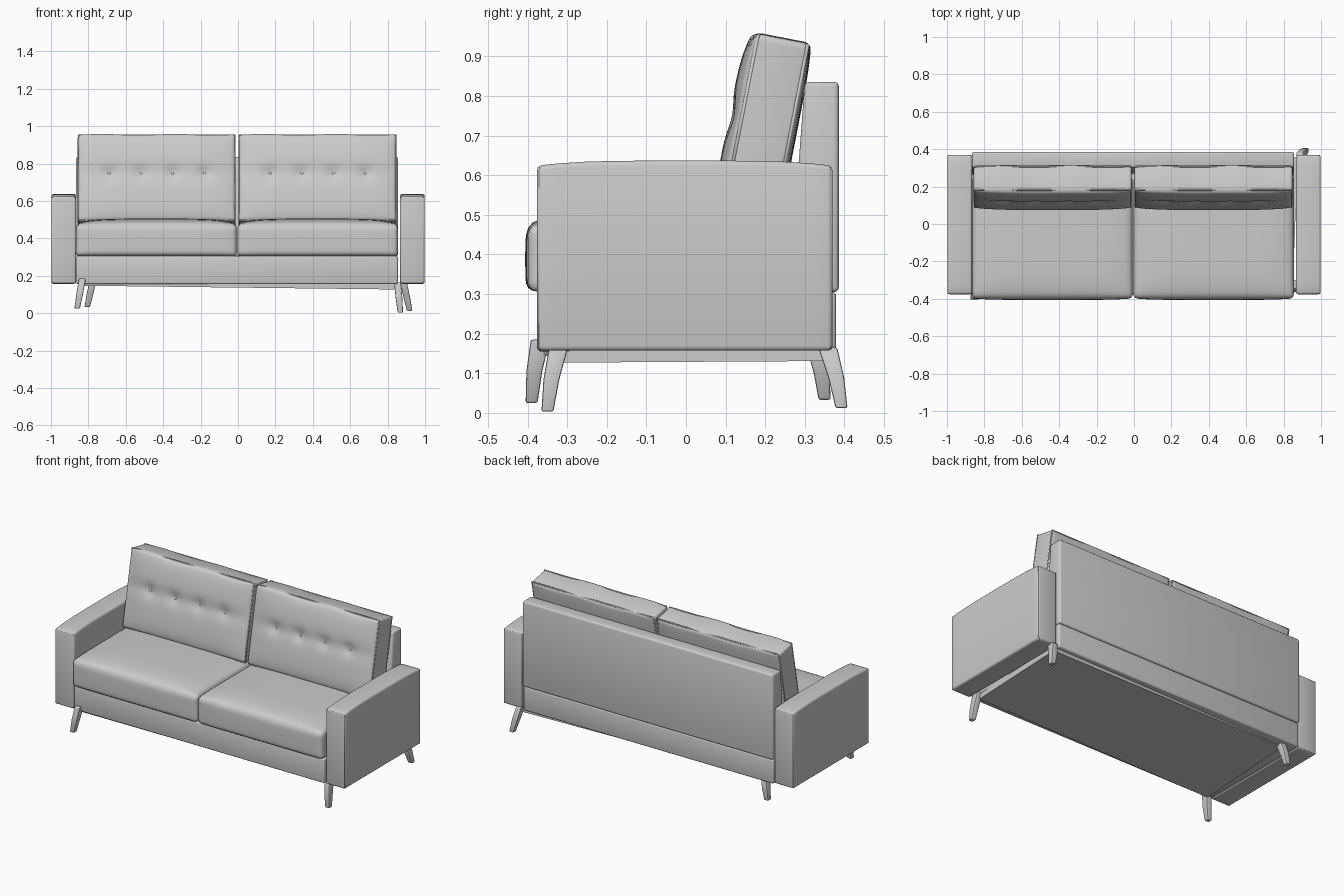
import bpy, bmesh, math
from mathutils import Vector, Matrix

if "Cube" in bpy.data.objects:
    bpy.data.objects.remove(bpy.data.objects["Cube"])

GREY = (0.6, 0.6, 0.6, 1)
fabric = bpy.data.materials.new("grey fabric")
fabric.use_nodes = True
fabric.diffuse_color = GREY
fabric.node_tree.nodes["Principled BSDF"].inputs["Base Color"].default_value = GREY

MID = -0.005     # centre line of the body
TILT = Matrix.Rotation(math.radians(-11), 4, 'X')


def finish(bm, name, matrix=Matrix()):
    bmesh.ops.recalc_face_normals(bm, faces=bm.faces)
    me = bpy.data.meshes.new(name)
    bm.to_mesh(me)
    bm.free()
    me.materials.append(fabric)
    me.shade_smooth()
    me.set_sharp_from_angle(angle=math.radians(40))
    ob = bpy.data.objects.new(name, me)
    ob.matrix_world = matrix
    bpy.context.collection.objects.link(ob)
    return ob


def soft_box(name, lo, hi, r=0.01, cuts=(0, 0, 0), shape=None, matrix=Matrix()):
    """Rounded box; shape(point, u) moves points, u being -1..1 on each axis."""
    lo, hi = Vector(lo), Vector(hi)
    mid, half = (lo + hi) / 2, (hi - lo) / 2
    bm = bmesh.new()
    bmesh.ops.create_cube(bm, size=2)
    for v in bm.verts:
        v.co = mid + v.co * half
    bmesh.ops.bevel(bm, geom=bm.edges[:], offset=r, segments=3, profile=0.5,
                    affect='EDGES', clamp_overlap=True)
    for axis, n in enumerate(cuts):
        normal = Vector([float(axis == i) for i in range(3)])
        for k in range(1, n + 1):
            p = mid.copy()
            p[axis] = lo[axis] + r + (2 * half[axis] - 2 * r) * (k - 0.5) / n
            bmesh.ops.bisect_plane(bm, geom=bm.verts[:] + bm.edges[:] + bm.faces[:],
                                   plane_co=p, plane_no=normal)
    if shape:
        for v in bm.verts:
            d = v.co - mid
            u = Vector([max(-1, min(1, d[i] / half[i])) for i in range(3)])
            v.co = shape(v.co.copy(), u)
    return finish(bm, name, matrix)


def dome(a, b):
    return math.sqrt(max(0, (1 - a ** 4) * (1 - b ** 4)))


def loft(name, sections):
    """Four-sided solid through rectangles given as (centre, width, depth)."""
    bm = bmesh.new()
    rings = []
    for c, w, d in sections:
        rings.append([bm.verts.new((c[0] + sx * w / 2, c[1] + sy * d / 2, c[2]))
                      for sx, sy in ((-1, -1), (1, -1), (1, 1), (-1, 1))])
    for a, b in zip(rings, rings[1:]):
        for i in range(4):
            bm.faces.new((a[i], a[(i + 1) % 4], b[(i + 1) % 4], b[i]))
    bm.faces.new(rings[0])
    bm.faces.new(rings[-1])
    bmesh.ops.bevel(bm, geom=bm.edges[:], offset=0.005, segments=2, profile=0.5,
                    affect='EDGES')
    return finish(bm, name)


def piping(name, points, matrix, radius=0.005):
    cu = bpy.data.curves.new(name, 'CURVE')
    cu.dimensions = '3D'
    cu.bevel_depth = radius
    cu.bevel_resolution = 2
    sp = cu.splines.new('POLY')
    sp.points.add(len(points) - 1)
    for p, co in zip(sp.points, points):
        p.co = (*co, 1)
    sp.use_cyclic_u = True
    cu.materials.append(fabric)
    ob = bpy.data.objects.new(name, cu)
    ob.matrix_world = matrix
    bpy.context.collection.objects.link(ob)


# Base rail
soft_box("base", (MID - 0.86, -0.376, 0.155), (MID + 0.86, 0.379, 0.306), 0.01)


# Backrest, thinner towards the top
def taper(p, u):
    if u.y < 0:
        p.y += 0.02 * (u.z - 1)
    return p


soft_box("backrest", (MID - 0.861, 0.3, 0.305), (MID + 0.861, 0.386, 0.836), 0.012,
         shape=taper)


# Arms with a slightly crowned top
def crown_arm(p, u):
    if u.z > 0.5:
        p.z += 0.013 * (1 - u.y ** 4)
    return p


for side, label in ((-1, "right"), (1, "left")):
    inner, outer = side * 0.866, side * 0.998
    x0, x1 = min(inner, outer), max(inner, outer)
    soft_box(label + "_arm", (x0, -0.376, 0.157), (x1, 0.37, 0.624), 0.012,
             (0, 10, 0), crown_arm)
    # Piping round the front and back of the arm
    for end, y in (("front", -0.371), ("back", 0.365)):
        corners = [(x0 + 0.006, y, 0.163), (x1 - 0.006, y, 0.163),
                   (x1 - 0.006, y, 0.618), (x0 + 0.006, y, 0.618)]
        piping(f"{label}_arm_{end}_piping", corners, Matrix(), 0.004)


# Seat cushions: crowned top, softly bulging front
def puff_seat(p, u):
    if u.z > 0.6:
        p.z += 0.036 * dome(u.x, u.y)
    if u.y < -0.9:
        p.y -= 0.012 * dome(u.x, u.z)
    return p


# Back cushions: bulging front pulled in at a row of buttons
W, T, H = 0.422, 0.0675, 0.237
BUTTONS = [-0.255, -0.085, 0.085, 0.255]
BUTTON_Z = 0.022


def front_offset(x, z):
    pull = sum(math.exp(-((x - b) ** 2 + (z - BUTTON_Z) ** 2) / 0.0011) for b in BUTTONS)
    crease = math.exp(-((z - BUTTON_Z) / 0.045) ** 2) * dome(x / W, 0)
    return 0.03 * dome(x / W, z / H) - 0.014 * min(pull, 1) - 0.008 * crease


def puff_back(p, u):
    if u.y < -0.6:
        p.y -= front_offset(max(-W, min(W, p.x)), max(-H, min(H, p.z)))
    elif u.y > 0.6:
        p.y += 0.012 * dome(u.x, u.z)
    if u.z > 0.9:
        p.z += 0.003 * math.sin(16 * p.x)
    return p


for side, label in ((-1, "right"), (1, "left")):
    xs = sorted((MID + side * 0.002, MID + side * 0.86))
    soft_box(label + "_seat_cushion", (xs[0], -0.394, 0.306), (xs[1], 0.25, 0.47), 0.02,
             (20, 16, 6), puff_seat)

    place = Matrix.Translation((MID + side * 0.43, 0.2, 0.712)) @ TILT
    soft_box(label + "_back_cushion", (-W, -T, -H), (W, T, H), 0.014,
             (44, 0, 26), puff_back, place)
    for end, y in (("front", -T + 0.004), ("back", T - 0.004)):
        w, h = W - 0.004, H - 0.004
        piping(f"{label}_back_cushion_{end}_piping",
               [(-w, y, -h), (w, y, -h), (w, y, h), (-w, y, h)], place)
    for i, b in enumerate(BUTTONS):
        bm = bmesh.new()
        bmesh.ops.create_uvsphere(bm, u_segments=12, v_segments=8, radius=0.009)
        bmesh.ops.scale(bm, vec=(1, 0.5, 1), verts=bm.verts)
        at = Matrix.Translation((b, -T - front_offset(b, BUTTON_Z), BUTTON_Z))
        finish(bm, f"{label}_button_{i + 1}", place @ at)

# Splayed, tapered legs: top centre and foot centre
LEGS = {
    "front_left_leg": ((0.853, -0.322, 0.165), (0.868, -0.350, 0.003)),
    "front_right_leg": ((-0.832, -0.368, 0.185), (-0.860, -0.390, 0.025)),
    "back_left_leg": ((0.885, 0.358, 0.165), (0.918, 0.393, 0.012)),
    "back_right_leg": ((-0.778, 0.328, 0.165), (-0.806, 0.350, 0.033)),
}
for name, (top, foot) in LEGS.items():
    top, foot = Vector(top), Vector(foot)
    knee = top.lerp(foot, 0.5) + Vector((0, 0.004 if foot.y > 0 else -0.004, 0))
    loft(name, [(foot, 0.029, 0.03), (knee, 0.036, 0.04), (top, 0.036, 0.048)])

# Leg frame under the base, sitting slightly askew
bm = bmesh.new()
low = [bm.verts.new(p) for p in ((0.85, -0.31, 0.127), (0.875, 0.355, 0.131),
                                 (-0.79, 0.325, 0.15), (-0.83, -0.36, 0.147))]
bottom = bm.faces.new(low)
rim = bmesh.ops.extrude_face_region(bm, geom=[bottom])
for v in rim["geom"]:
    if isinstance(v, bmesh.types.BMVert):
        v.co.z = 0.165
finish(bm, "leg_frame")
